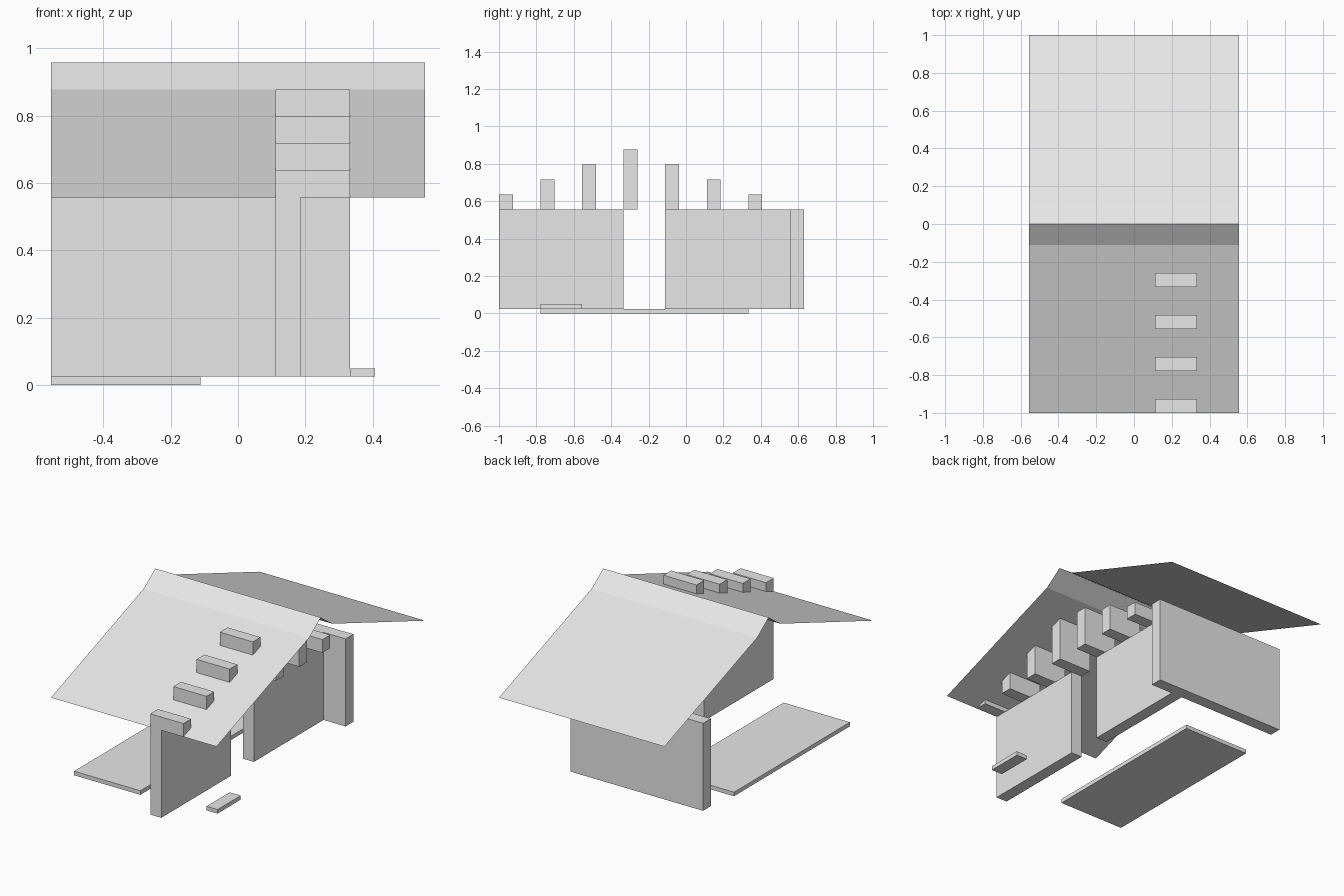
import bpy, bmesh

if "Cube" in bpy.data.objects:
    bpy.data.objects.remove(bpy.data.objects["Cube"])

grey = bpy.data.materials.new("light_grey")
grey.diffuse_color = (0.8, 0.8, 0.8, 1)
grey.use_nodes = True
grey.node_tree.nodes["Principled BSDF"].inputs["Base Color"].default_value = grey.diffuse_color


def finish(name, bm):
    mesh = bpy.data.meshes.new(name)
    bm.to_mesh(mesh)
    bm.free()
    mesh.materials.append(grey)
    obj = bpy.data.objects.new(name, mesh)
    bpy.context.collection.objects.link(obj)
    return obj


def box(name, x, y, z):
    """Box from (min, max) pairs on each axis."""
    bm = bmesh.new()
    bmesh.ops.create_cube(bm, size=1)
    for v in bm.verts:
        v.co = [r[0] if c < 0 else r[1] for c, r in zip(v.co, (x, y, z))]
    return finish(name, bm)


U = 1 / 9            # planning grid unit
T = 0.074            # wall thickness
BASE, EAVE, RISE = 0.0247, 0.556, 0.0803
wall_z = (BASE, EAVE)

# Floor slab and door step
box("floor_slab", (-5 * U, -U), (-7 * U, 3 * U), (0, BASE))
box("step", (3 * U, 3 * U + T), (-7 * U, -5 * U), (BASE, 2 * BASE))

# Walls, with the doorway gap between the two side walls
box("front_side_wall", (U, U + T), (-1, -3 * U), wall_z)
box("rear_side_wall", (U, U + T), (-U, 5 * U), wall_z)
box("back_wall", (-5 * U, 3 * U), (5 * U, 5 * U + T), wall_z)

# Gable blocks rising to the tallest one, then falling again
for i, level in enumerate((1, 2, 3, 4, 3, 2, 1)):
    y = -1 + 2 * U * i
    box(f"gable_block_{i + 1}", (U, 3 * U), (y, y + T),
        (EAVE, EAVE + RISE * level))

# Thin roof sheet: two slopes with a steeper ridge cap
profile = [(-1, EAVE), (-U, EAVE + 4 * RISE), (0, EAVE + 5 * RISE),
           (U, EAVE + 4 * RISE), (1, EAVE)]
bm = bmesh.new()
rows = [[bm.verts.new((x, y, z)) for x in (-5 * U, 5 * U)] for y, z in profile]
for a, b in zip(rows, rows[1:]):
    bm.faces.new((a[0], a[1], b[1], b[0]))
finish("roof", bm)
